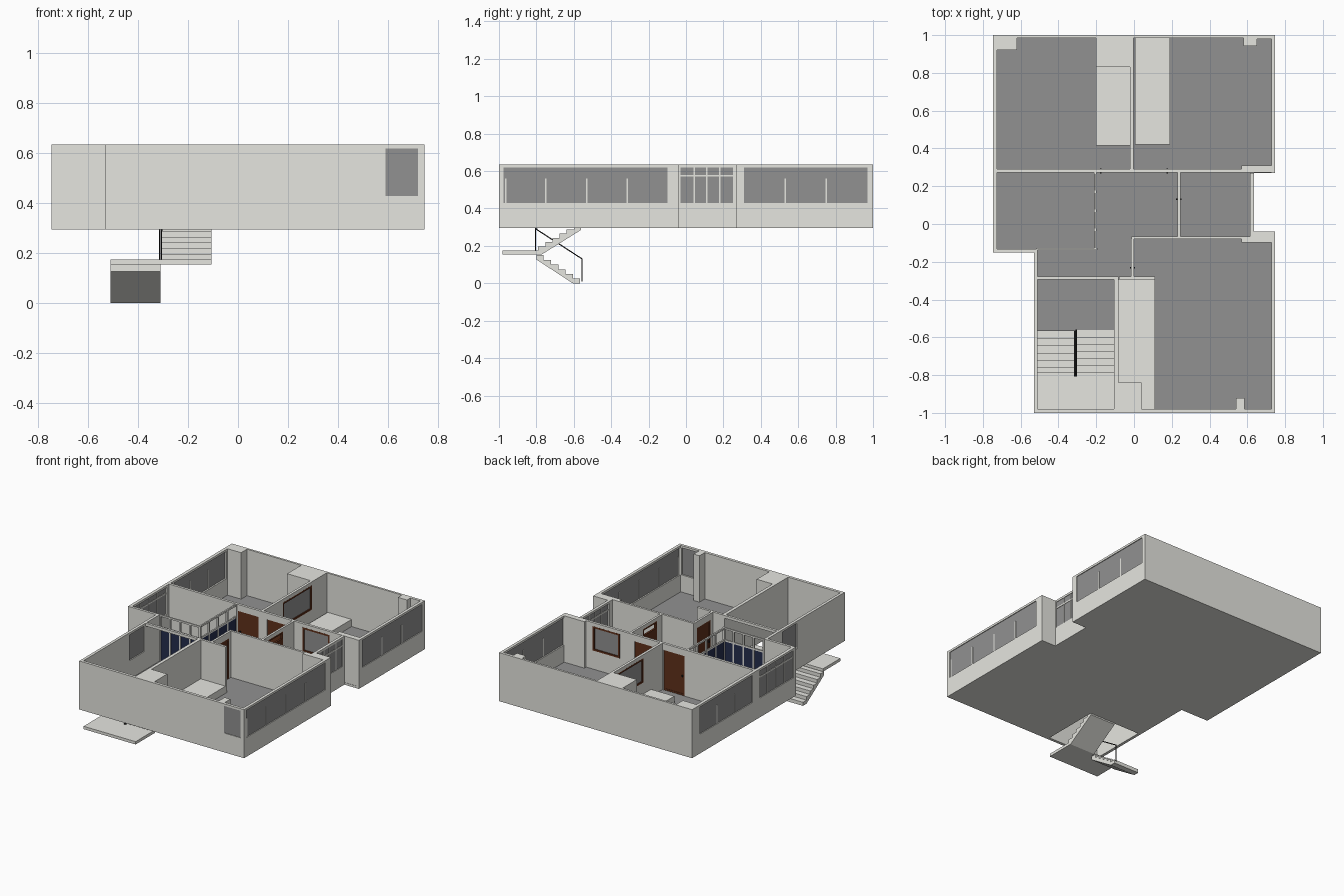
import bpy, bmesh
from mathutils import Vector

if "Cube" in bpy.data.objects:
    bpy.data.objects.remove(bpy.data.objects["Cube"])


def mat(name, rgb):
    m = bpy.data.materials.new(name)
    m.diffuse_color = (*rgb, 1)
    m.use_nodes = True
    m.node_tree.nodes["Principled BSDF"].inputs["Base Color"].default_value = m.diffuse_color
    return m


WALL = mat("plaster", (0.79, 0.79, 0.745))
FLOOR = mat("grey_floor", (0.285, 0.285, 0.285))
GLASS = mat("grey_glass", (0.285, 0.285, 0.285))
WOOD = mat("brown_wood", (0.115, 0.03, 0.011))
BLUE = mat("blue_panel", (0.018, 0.026, 0.075))
BLACK = mat("black_metal", (0.012, 0.012, 0.012))

ZB, ZF, ZT = 0.295, 0.31, 0.635      # slab underside, floor, wall top
SILL, HEAD = 0.43, 0.62
L, R = -.7475, .7475                 # outer left and right faces


def finish(name, bm, *mats):
    bmesh.ops.recalc_face_normals(bm, faces=bm.faces)
    me = bpy.data.meshes.new(name)
    bm.to_mesh(me)
    bm.free()
    for m in mats:
        me.materials.append(m)
    ob = bpy.data.objects.new(name, me)
    bpy.context.collection.objects.link(ob)
    return ob


def add_box(bm, x0, x1, y0, y1, z0, z1):
    v = bmesh.ops.create_cube(bm, size=1)["verts"]
    for p in v:
        p.co = Vector(((x0 + x1) / 2 + p.co.x * (x1 - x0),
                       (y0 + y1) / 2 + p.co.y * (y1 - y0),
                       (z0 + z1) / 2 + p.co.z * (z1 - z0)))


def boxes(name, m, *dims):
    bm = bmesh.new()
    for d in dims:
        add_box(bm, *d)
    return finish(name, bm, m)


def along(axis, u0, u1, c0, c1, z0, z1):
    """Box running along x or y; c is the cross position."""
    return (u0, u1, c0, c1, z0, z1) if axis == "x" else (c0, c1, u0, u1, z0, z1)


def wall(name, axis, u0, u1, c0, c1, openings=(), zb=ZB):
    parts, u = [], u0
    for a, b, z0, z1 in sorted(openings):
        parts.append(along(axis, u, a, c0, c1, zb, ZT))
        if z0 > zb:
            parts.append(along(axis, a, b, c0, c1, zb, z0))
        parts.append(along(axis, a, b, c0, c1, z1, ZT))
        u = b
    parts.append(along(axis, u, u1, c0, c1, zb, ZT))
    boxes(name, WALL, *parts)


def window(name, axis, a, b, c, bars=(), rail=None, z0=SILL, z1=HEAD, bar_top=0.56):
    """Glass plate with light mullions."""
    boxes(name + "_glass", GLASS, along(axis, a, b, c - .003, c + .003, z0, z1))
    parts = [along(axis, u - .004, u + .004, c - .006, c + .006, z0, bar_top) for u in bars]
    if rail:
        parts.append(along(axis, a, b, c - .006, c + .006, rail - .005, rail + .005))
    if parts:
        boxes(name + "_mullions", WALL, *parts)


def wood_frame(name, axis, a, b, c, z0, z1, t=.012, h=.0072):
    d = (c - h, c + h)
    boxes(name, WOOD, along(axis, a, a + t, *d, z0, z1), along(axis, b - t, b, *d, z0, z1),
          along(axis, a + t, b - t, *d, z1 - t, z1), along(axis, a + t, b - t, *d, z0, z0 + t))


def door(name, axis, a, b, c, knob, z1=.59):
    wood_frame(name + "_frame", axis, a, b, c, ZF, z1)
    boxes(name + "_leaf", WOOD, along(axis, a + .012, b - .012, c - .005, c + .005, ZF, z1 - .012))
    boxes(name + "_handle", BLACK, along(axis, knob - .004, knob + .004, c - .014, c + .014, .44, .452))


def extrude_poly(name, pts, vec, *mats):
    bm = bmesh.new()
    f = bm.faces.new([bm.verts.new(p) for p in pts])
    r = bmesh.ops.extrude_face_region(bm, geom=[f])
    bmesh.ops.translate(bm, vec=vec, verts=[g for g in r["geom"] if isinstance(g, bmesh.types.BMVert)])
    return finish(name, bm, *mats)


def bar(name, p, q, w):
    """Square bar from p to q, in a plane of constant x."""
    p, q = Vector(p), Vector(q)
    d = (q - p).normalized()
    n = Vector((1, 0, 0)).cross(d) * w
    s = Vector((w, 0, 0))
    extrude_poly(name, [p + n + s, p - n + s, p - n - s, p + n - s], q - p, BLACK)


# floor slab, notched for the stairwell, grey on top
outline = [(L, 1), (L, -.15), (-.53, -.15), (-.53, -.566), (-.105, -.566), (-.105, -1),
           (R, -1), (R, -.04), (.635, -.04), (.635, .27), (R, .27), (R, 1)]
slab = extrude_poly("floor_slab", [(x, y, ZB) for x, y in outline], (0, 0, ZF - ZB), WALL, FLOOR)
for p in slab.data.polygons:
    p.material_index = 1 if p.normal.z > .5 else 0

# outer walls
wall("back_wall", "x", L, R, .985, 1)
wall("left_wall", "y", -.15, .985, L, -.725,
     [(-.12, .25, SILL, HEAD), (.33, .91, SILL, HEAD)])
wall("left_return_wall", "x", -.725, -.51, -.15, -.132)
wall("stair_left_wall", "y", -.98, -.15, -.53, -.51, [(-.47, -.31, .44, HEAD)])
wall("front_wall", "x", -.53, R, -1, -.98, [(.59, .72, SILL, HEAD)])
wall("right_front_wall", "y", -.98, -.04, .727, R, [(-.975, -.1, SILL, HEAD)])
wall("right_back_wall", "y", .27, .985, .727, R, [(.31, .97, SILL, HEAD)])
wall("notch_wall", "y", -.04, .27, .615, .635, [(-.03, .25, SILL, HEAD)])

# outer windows
window("right_front_window", "y", -.975, -.1, .739, (-.965, -.75, -.53, -.315))
window("right_back_window", "y", .31, .97, .739, (.53, .75))
window("left_window", "y", .33, .91, -.739, (.52, .72))
window("front_window", "x", .59, .72, -.993)
window("stair_window", "y", -.47, -.31, -.52, z0=.44)
window("notch_window", "y", -.03, .25, .628, (.045, .11, .18), .575, bar_top=HEAD)
window("left_middle_window", "y", -.12, .25, -.739, (-.03, .065, .16), .575, bar_top=HEAD)

# inner walls
wall("back_rooms_wall", "x", -.725, .727, .272, .29,
     [(-.19, -.03, ZF, .59), (.035, .195, ZF, .59), (.31, .52, .44, .61)])
wall("back_divider", "y", .29, .985, -.02, -.002, [(.5, .82, .44, .61)])
wall("front_room_wall", "x", -.012, .727, -.08, -.065)
wall("small_room_wall", "y", -.065, .272, .23, .245, [(-.01, .15, ZF, .61)])
wall("hall_wall", "y", -.28, -.08, -.015, .0, [(-.25, -.1, ZF, .59)])
wall("stair_back_wall", "x", -.08, .11, -.295, -.278)
wall("stair_right_wall", "y", -.98, -.278, -.105, -.082)
boxes("stair_opening_lintel", WALL, (-.51, -.105, -.295, -.278, .615, ZT))

# doors and wood framed windows
door("left_room_door", "x", -.19, -.03, .281, -.175)
door("right_room_door", "x", .035, .195, .281, .175)
door("front_room_door", "y", -.25, -.1, -.0075, -.232)
door("small_room_door", "y", -.01, .15, .2375, .132, .55)
wood_frame("small_room_transom", "y", -.01, .15, .2375, .55, .61)
for nm, ax, a, b, c in (("hall_window", "x", .31, .52, .281),
                        ("divider_window", "y", .5, .82, -.011)):
    wood_frame(nm + "_frame", ax, a, b, c, .44, .61, h=.0095)
    window(nm, ax, a + .01, b - .01, c, z0=.45, z1=.6)

# columns and full height blocks
for i, d in enumerate([(-.725, -.62, .92, .985), (.58, .65, .942, .985), (.65, .727, .98, .985),
                       (.57, .727, .29, .31), (.57, .727, -.098, -.08), (.615, R, -.08, -.04),
                       (.54, .585, -.98, -.92), (-.2, -.02, .83, .985), (-.082, .04, -.98, -.84)]):
    boxes("column_%d" % (i + 1), WALL, (*d, ZB if i == 5 else ZF, ZT))

# low platforms
for nm, d in (("left_platform", (-.2, -.02, .415, .83)), ("right_platform", (.005, .19, .42, .985)),
              ("front_platform", (-.082, .11, -.98, -.295))):
    boxes(nm, WALL, (*d, ZF, .36))

# glazed partition with blue lower panels
for nm, ax, a, b, c in (("front_partition", "x", -.51, -.2, -.132), ("side_partition", "y", -.132, .272, -.205)):
    n = 4
    us = [a + (b - a) * i / n for i in range(n + 1)]
    boxes(nm + "_frame", WALL,
          *[along(ax, u - .006, u + .006, c - .006, c + .006, ZF, ZT) for u in us],
          *[along(ax, a, b, c - .005, c + .005, z - .006, z + .006) for z in (.545, ZT - .006)])
    boxes(nm + "_panels", BLUE, along(ax, a, b, c - .003, c + .003, ZF, .54))

# stairs: landing and two flights
boxes("landing", WALL, (-.51, -.107, -.98, -.787, .155, .175))
up, down = [(-.79, .175)], [(-.8, .175)]
for i in range(6):
    y, z = -.79 + .038 * i, .175 + .0225 * (i + 1)
    up += [(y, z), (y + .038, z)]
for i in range(6):
    y, z = -.8 + .039 * i, .175 - .025 * (i + 1)
    down += [(y, z), (y + .039, z)]
up += [(-.562, .285), (-.77, .155), (-.79, .155)]
down += [(-.566, 0), (-.605, 0), (-.8, .127)]
extrude_poly("upper_flight", [(-.307, y, z) for y, z in up], (.2, 0, 0), WALL)
extrude_poly("lower_flight", [(-.51, y, z) for y, z in down], (.2, 0, 0), WALL)

# stair railings
for nm, x, p, q, zp, zq in (("lower", -.314, (-.805, .292), (-.555, .13), .175, .01),
                            ("upper", -.306, (-.805, .292), (-.56, .43), .175, .31)):
    bar(nm + "_handrail", (x, *p), (x, *q), .003)
    bar(nm + "_post_a", (x, p[0], zp), (x, *p), .0025)
    bar(nm + "_post_b", (x, q[0], zq), (x, *q), .0025)
